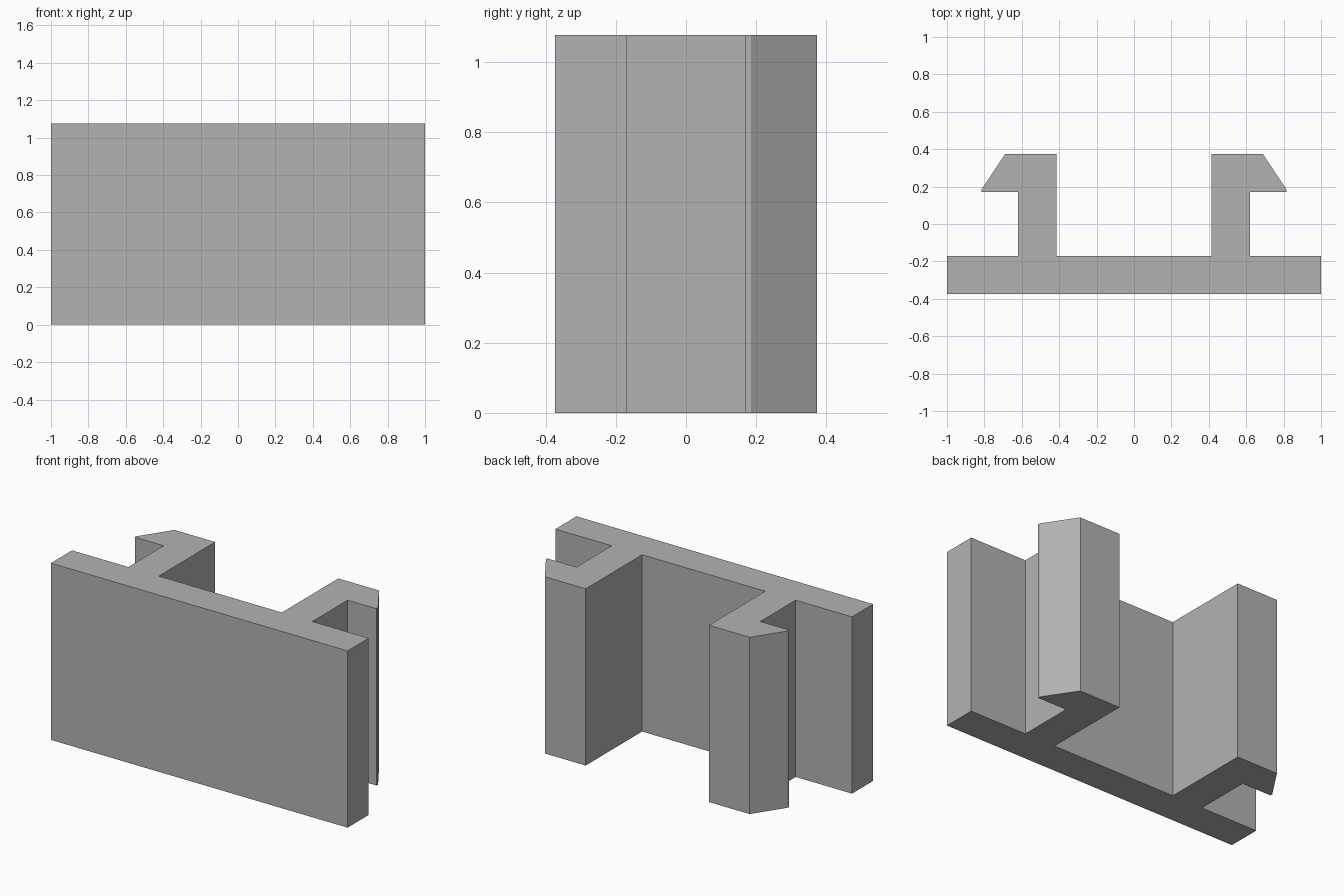
import bpy
import bmesh

cube = bpy.data.objects.get("Cube")
if cube:
    bpy.data.objects.remove(cube, do_unlink=True)

HEIGHT = 1.077
BACK = 0.373       # half of the depth
PLATE = -0.17      # rear face of the plate
HOOK = 0.17        # underside of the hooks

# Half of the cross-section: plate edge, then leg with its outward hook
half = [(1, -BACK), (1, PLATE), (0.62, PLATE), (0.62, HOOK),
        (0.815, HOOK), (0.815, 0.185), (0.69, BACK),
        (0.415, BACK), (0.415, PLATE)]
outline = half + [(-x, y) for x, y in reversed(half)]

# Extrude the mirrored outline into one solid
bm = bmesh.new()
base = bm.faces.new([bm.verts.new((x, y, 0)) for x, y in outline])
grown = bmesh.ops.extrude_face_region(bm, geom=[base], use_keep_orig=True)
top = [v for v in grown["geom"] if isinstance(v, bmesh.types.BMVert)]
bmesh.ops.translate(bm, verts=top, vec=(0, 0, HEIGHT))
bmesh.ops.recalc_face_normals(bm, faces=bm.faces)
mesh = bpy.data.meshes.new("clip_bracket")
bm.to_mesh(mesh)
bm.free()

# Plain grey material
grey = bpy.data.materials.new("plain grey")
grey.use_nodes = True
colour = (0.45, 0.45, 0.45, 1)
grey.diffuse_color = colour
grey.node_tree.nodes["Principled BSDF"].inputs["Base Color"].default_value = colour
mesh.materials.append(grey)

bracket = bpy.data.objects.new("clip_bracket", mesh)
bpy.context.collection.objects.link(bracket)
